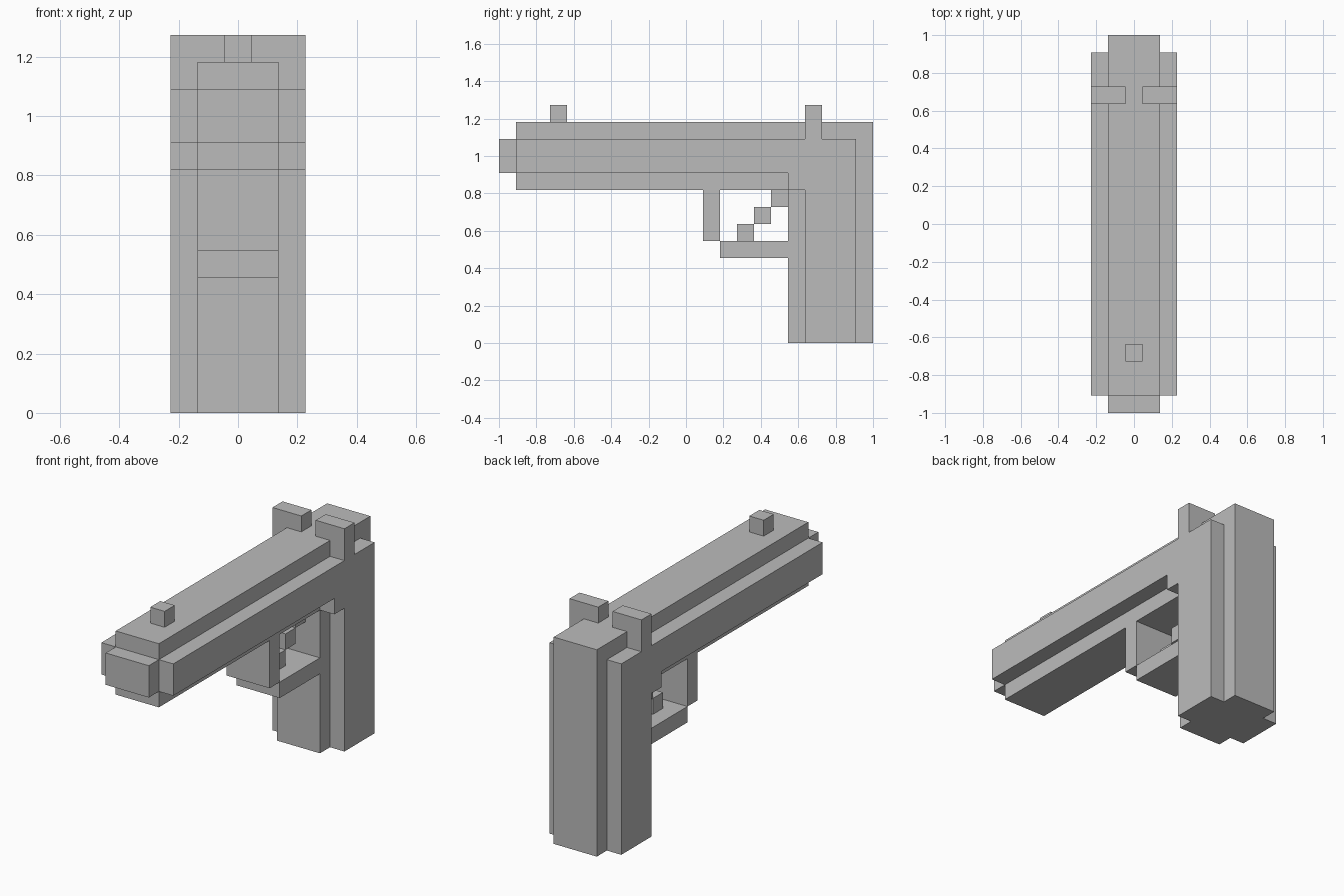
import bpy
import bmesh
from mathutils import Vector

cube = bpy.data.objects.get("Cube")
if cube:
    bpy.data.objects.remove(cube, do_unlink=True)

U = 1 / 11  # one grid block

grey = bpy.data.materials.new("plain grey")
grey.use_nodes = True
colour = (0.5, 0.5, 0.5, 1)
grey.diffuse_color = colour
grey.node_tree.nodes["Principled BSDF"].inputs["Base Color"].default_value = colour


def extrude(name, profile, start, end, axis="x", mirror=False):
    """Extrude a (y, z) or (x, z) profile along the axis, in block units."""
    bm = bmesh.new()
    if axis == "x":
        points = [Vector((start, a, b)) for a, b in profile]
        step = Vector((end - start, 0, 0))
    else:
        points = [Vector((a, start, b)) for a, b in profile]
        step = Vector((0, end - start, 0))
    face = bm.faces.new([bm.verts.new(p * U) for p in points])
    result = bmesh.ops.extrude_face_region(bm, geom=[face], use_keep_orig=True)
    moved = [g for g in result["geom"] if isinstance(g, bmesh.types.BMVert)]
    bmesh.ops.translate(bm, verts=moved, vec=step * U)
    bmesh.ops.recalc_face_normals(bm, faces=bm.faces)
    mesh = bpy.data.meshes.new(name)
    bm.to_mesh(mesh)
    bm.free()
    mesh.materials.append(grey)
    obj = bpy.data.objects.new(name, mesh)
    bpy.context.collection.objects.link(obj)
    if mirror:
        obj.modifiers.new("Mirror", "MIRROR").use_axis[0] = True
    return obj


def block(name, half_width, y0, y1, z0, z1):
    rect = [(y0, z0), (y1, z0), (y1, z1), (y0, z1)]
    return extrude(name, rect, -half_width, half_width)


# Central body with slide and grip in one silhouette
extrude("body_core", [(-10, 13), (11, 13), (11, 0), (6, 0), (6, 9), (-10, 9)],
        -1.5, 1.5)

# Raised side panels, stepped where the grip meets the slide
extrude("side_panels", [(-10, 12), (10, 12), (10, 0), (7, 0),
                        (7, 9), (6, 9), (6, 10), (-10, 10)],
        1.5, 2.5, mirror=True)

# Muzzle and sights
block("muzzle", 1.5, -11, -10, 10, 12)
block("front_sight", 0.5, -8, -7, 13, 14)
extrude("rear_sights", [(0.5, 13), (1.5, 13), (1.5, 12),
                        (2.5, 12), (2.5, 14), (0.5, 14)],
        7, 8, axis="y", mirror=True)

# Trigger guard
block("guard_post", 1.5, 1, 2, 6, 9)
block("guard_bar", 1.5, 2, 6, 5, 6)

# Trigger as a diagonal stair of blocks
for i in range(3):
    block(f"trigger_step_{i + 1}", 0.5, 3 + i, 4 + i, 6 + i, 7 + i)
